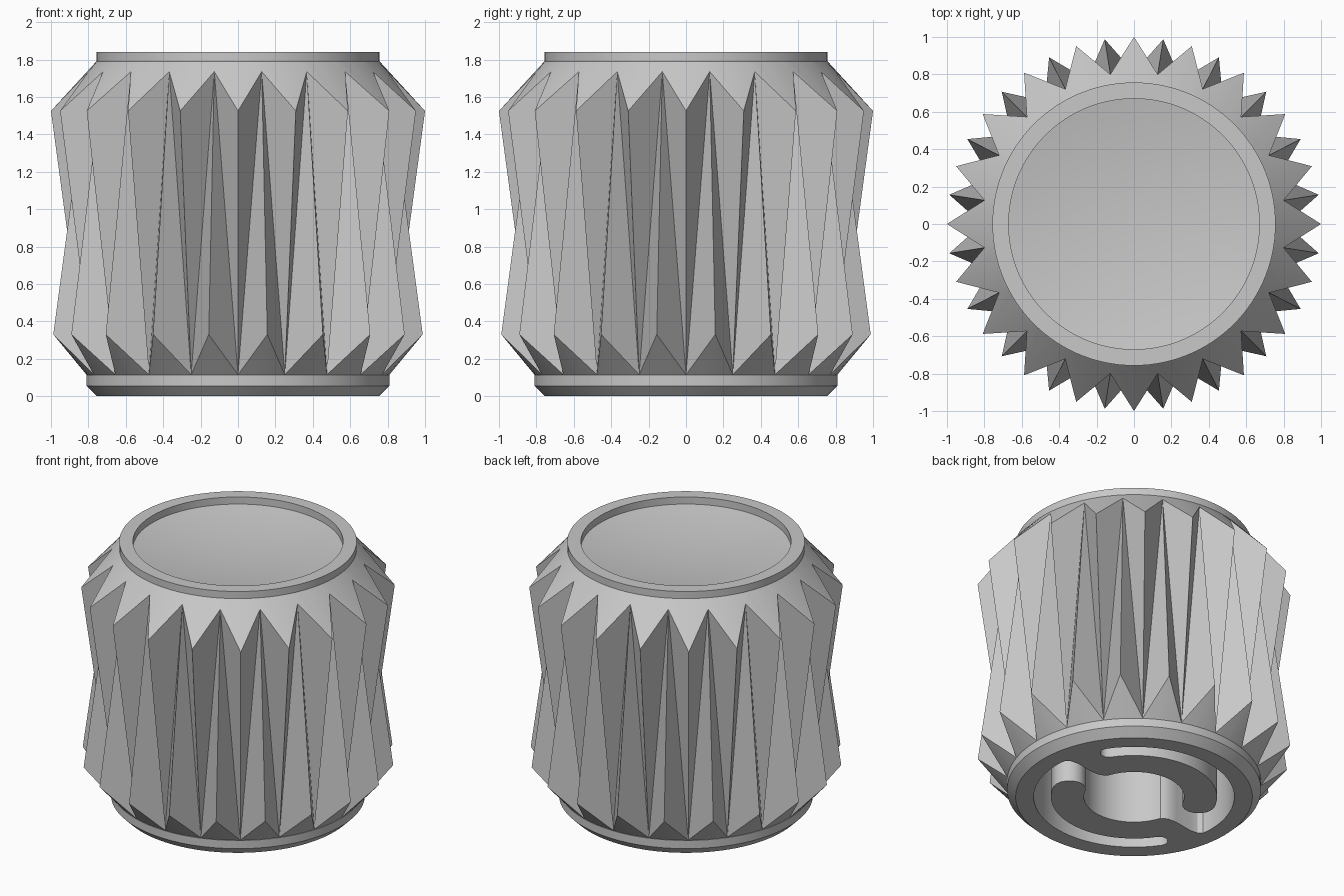
import bpy, bmesh, math
from math import cos, sin, radians, pi

if "Cube" in bpy.data.objects:
    bpy.data.objects.remove(bpy.data.objects["Cube"])

TEETH = 20
SEG = 120

grey = bpy.data.materials.new("plain_grey")
grey.diffuse_color = (0.58, 0.58, 0.58, 1)
grey.use_nodes = True
grey.node_tree.nodes["Principled BSDF"].inputs["Base Color"].default_value = grey.diffuse_color


def polar(r, a, z):
    return (r * cos(a), r * sin(a), z)


def ring(bm, r, z, n=SEG):
    return [bm.verts.new(polar(r, 2 * pi * i / n, z)) for i in range(n)]


def bridge(bm, a, b):
    n = len(a)
    return [bm.faces.new((a[i], a[(i + 1) % n], b[(i + 1) % n], b[i])) for i in range(n)]


def finish(bm, name, by_angle=True):
    bmesh.ops.recalc_face_normals(bm, faces=bm.faces[:])
    me = bpy.data.meshes.new(name)
    bm.to_mesh(me)
    bm.free()
    me.materials.append(grey)
    ob = bpy.data.objects.new(name, me)
    bpy.context.collection.objects.link(ob)
    if by_angle:
        bpy.ops.object.select_all(action='DESELECT')
        ob.select_set(True)
        bpy.context.view_layer.objects.active = ob
        bpy.ops.object.shade_smooth_by_angle(angle=radians(30))
    return ob


# Fluted grip: upper teeth taper down into the valleys between the lower teeth
bm = bmesh.new()
N = 2 * TEETH
STEP = SEG // N
neck = ring(bm, 0.757, 1.79)
foot = ring(bm, 0.80, 0.104)
upper, lower = [], []
for i in range(N):
    a = pi * i / TEETH
    up, low = ((1.0, 1.525), (0.81, 0.115)) if i % 2 == 0 else ((0.81, 1.735), (1.0, 0.33))
    upper.append(bm.verts.new(polar(up[0], a, up[1])))
    lower.append(bm.verts.new(polar(low[0], a, low[1])))
for i in range(N):
    j = (i + 1) % N
    # conical shoulders above and below the teeth
    for star, loop in ((upper, neck), (lower, foot)):
        span = [loop[(i * STEP + k) % SEG] for k in range(STEP, -1, -1)]
        bm.faces.new([star[i], star[j]] + span).smooth = True
    # fold each panel along the line from upper valley to lower valley
    e, o = (i, j) if i % 2 == 0 else (j, i)
    bm.faces.new((upper[e], upper[o], lower[e]))
    bm.faces.new((upper[o], lower[o], lower[e]))
finish(bm, "fluted_grip", by_angle=False)

# Top cap: raised rim around a shallow concave dish
bm = bmesh.new()
dish = [(0.67 * k / 10, 1.73 + 0.06 * (k / 10) ** 2) for k in range(1, 11)]
profile = dish + [(0.67, 1.84), (0.757, 1.84), (0.757, 1.79)]
rings = [ring(bm, r, z) for r, z in profile]
for a, b in zip(rings, rings[1:]):
    bridge(bm, a, b)
bm.faces.new(rings[0])
# orient from the rim top so the open shell faces outward
cap = finish(bm, "top_cap")
if max(cap.data.polygons, key=lambda p: p.center.z).normal.z < 0:
    cap.data.flip_normals()


# Outline of the underside socket: round bore with two curved slots
def arc(r, start, end, step=5):
    n = max(2, round(abs(end - start) / step))
    return [(r, start + (end - start) * k / n) for k in range(n + 1)]


def round_end(r, angle, radius, side):
    """Half circle joining two concentric arcs, from the outer to the inner one."""
    c = radians(angle)
    pts = []
    for k in range(1, 8):
        t = pi * k / 8
        radial, along = r + radius * cos(t), side * radius * sin(t)
        pts.append((math.hypot(radial, along), math.degrees(c + math.atan2(along, radial))))
    return pts


half = arc(0.64, 137, 286)
half += round_end(0.585, 286, 0.055, 1)
half += arc(0.53, 286, 166)
half += round_end(0.425, 166, 0.105, -1)
half += arc(0.32, 166, 302)
half += [(0.335, 305), (0.36, 308), (0.42, 310), (0.56, 310), (0.61, 311.5), (0.635, 314)]
outline = half + [(r, a + 180) for r, a in half]

# Base: chamfered collar with the socket sunk into its underside
bm = bmesh.new()
rings = [ring(bm, r, z) for r, z in [(0.755, 0), (0.81, 0.055), (0.81, 0.112), (0.77, 0.112)]]
for a, b in zip(rings, rings[1:]):
    bridge(bm, a, b)
mouth = [bm.verts.new(polar(r, radians(140 - a), 0)) for r, a in outline]
floor = [bm.verts.new((v.co.x, v.co.y, 0.8)) for v in mouth]
bridge(bm, mouth, floor)
bm.faces.new(floor)
rim = set(rings[0]) | set(mouth)
edges = [e for e in bm.edges if e.verts[0] in rim and e.verts[1] in rim]
bmesh.ops.triangle_fill(bm, use_beauty=True, edges=edges)
base = finish(bm, "base_collar")
if min(base.data.polygons, key=lambda p: p.center.z).normal.z > 0:
    base.data.flip_normals()
